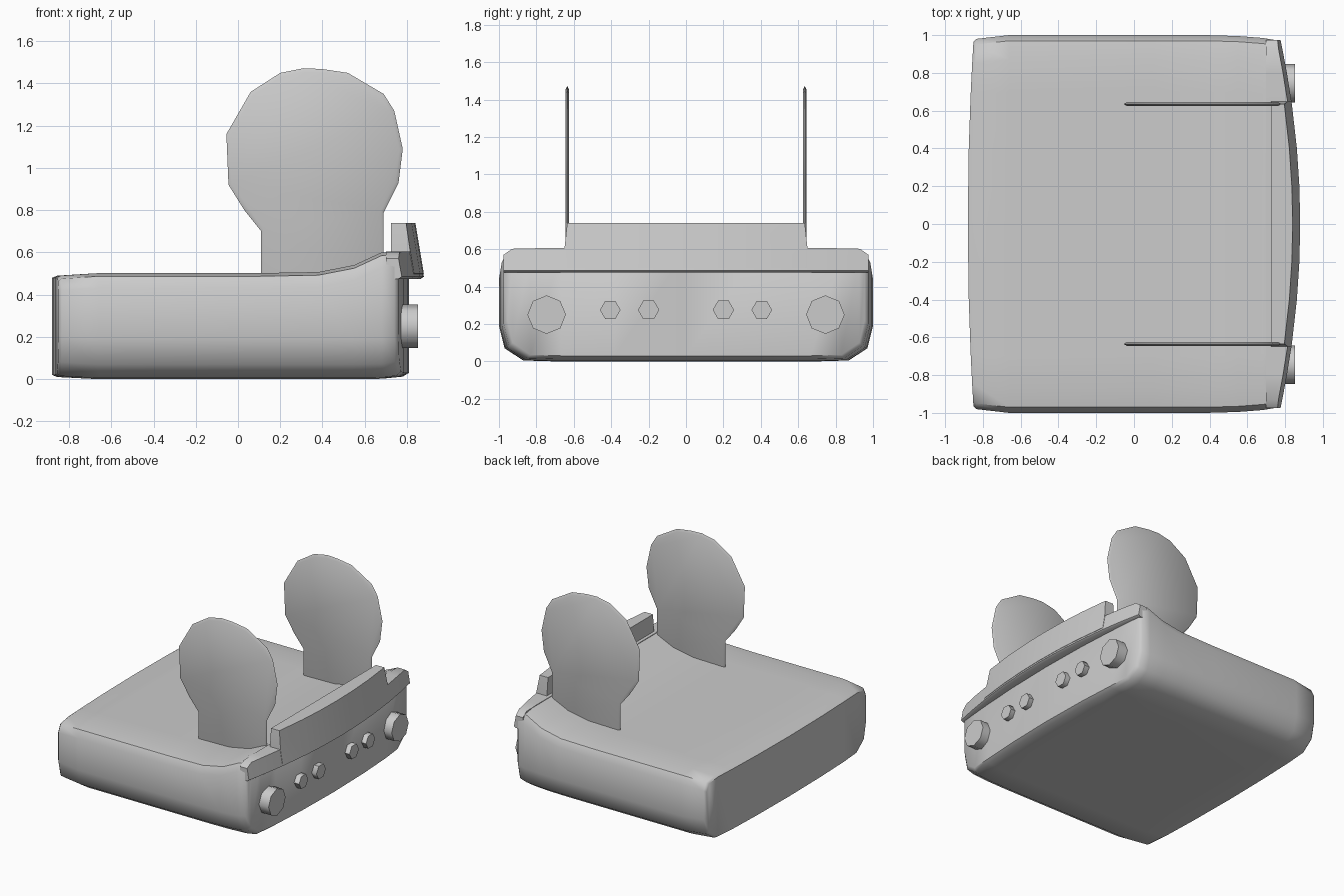
import bpy, bmesh, math
from mathutils import Matrix

if "Cube" in bpy.data.objects:
    bpy.data.objects.remove(bpy.data.objects["Cube"], do_unlink=True)

grey = bpy.data.materials.new("plain grey")
grey.use_nodes = True
COLOR = (0.6, 0.6, 0.6, 1)
grey.diffuse_color = COLOR
grey.node_tree.nodes["Principled BSDF"].inputs["Base Color"].default_value = COLOR


def finish(name, bm, angle):
    bmesh.ops.recalc_face_normals(bm, faces=bm.faces)
    mesh = bpy.data.meshes.new(name)
    bm.to_mesh(mesh)
    bm.free()
    obj = bpy.data.objects.new(name, mesh)
    bpy.context.collection.objects.link(obj)
    mesh.materials.append(grey)
    bpy.ops.object.select_all(action="DESELECT")
    obj.select_set(True)
    bpy.context.view_layer.objects.active = obj
    bpy.ops.object.shade_smooth_by_angle(angle=math.radians(angle))
    return obj


def loft(bm, rings):
    """Join closed rings of points with quads and return the vertex rings."""
    rows = [[bm.verts.new(p) for p in ring] for ring in rings]
    for a, b in zip(rows, rows[1:]):
        n = len(a)
        for i in range(n):
            bm.faces.new((a[i], a[(i + 1) % n], b[(i + 1) % n], b[i]))
    return rows


# Case: rounded cross-sections along x, with both ends bowed outward
WIDTHS = [0, 0.4, 0.7, 0.87, 0.97, 1]
LOW = [0, 0, 0, 0.005, 0.07, 0.19]
DROP = [0, 0, 0, 0, 0.015, 0.07]
# x, bow, half width, floor, top
STATIONS = [(-0.85, -0.03, 0.965, 0.02, 0.48), (-0.835, -0.02, 0.98, 0.01, 0.49),
            (-0.66, 0, 1, 0, 0.502), (0.1, 0, 1, 0, 0.502), (0.38, 0, 1, 0, 0.507),
            (0.55, 0, 0.995, 0, 0.54), (0.68, 0, 0.985, 0.002, 0.6),
            (0.74, 0.04, 0.975, 0.012, 0.603), (0.76, 0.05, 0.955, 0.03, 0.58)]


def case_ring(x, bow, half, floor, top):
    right = list(zip(WIDTHS, LOW, DROP))
    across = [(-w, l, d) for w, l, d in right[:0:-1]] + right
    bottom = [(x + bow * (1 - w * w), w * half, floor + l) for w, l, d in across]
    upper = [(x + bow * (1 - w * w), w * half, top - d) for w, l, d in across]
    return bottom + upper[::-1]


bm = bmesh.new()
rows = loft(bm, [case_ring(*s) for s in STATIONS])
for row in (rows[0], rows[-1]):
    n = len(row)
    for i in range(n // 2 - 1):
        bm.faces.new((row[i], row[i + 1], row[n - 2 - i], row[n - 1 - i]))
finish("case", bm, 50)


# Overhanging rail and raised handle wall, both following the bowed end
def bowed_bar(name, stations, inner, base):
    bm = bmesh.new()
    rings = []
    for y, top in stations:
        edge = 0.88 - 0.11 * y * y
        slope = (top - base) * 0.16
        rings.append([(inner, y, base), (inner, y, top),
                      (edge - slope, y, top), (edge, y, base + 0.01), (edge - 0.015, y, base)])
    rows = loft(bm, rings)
    bm.faces.new(rows[0])
    bm.faces.new(rows[-1])
    return finish(name, bm, 35)


def mirrored(half):
    return [(-y, z) for y, z in half[:0:-1]] + half


bowed_bar("end_rail", mirrored([(0, 0.605), (0.2, 0.605), (0.4, 0.605), (0.64, 0.605),
                                (0.8, 0.605), (0.93, 0.602), (0.975, 0.57)]), 0.7, 0.475)
bowed_bar("handle_wall", mirrored([(0, 0.74), (0.2, 0.74), (0.4, 0.74), (0.635, 0.74),
                                   (0.65, 0.6)]), 0.725, 0.49)

# Paddle antennas: flat outlines with a thin pointed rim
OUTLINE = [(0.11, 0.46), (0.11, 0.7), (0.03, 0.8), (-0.045, 0.92), (-0.055, 1.16),
           (0.06, 1.36), (0.2, 1.45), (0.31, 1.472), (0.4, 1.468), (0.52, 1.45),
           (0.69, 1.35), (0.74, 1.27), (0.78, 1.09), (0.76, 0.93), (0.69, 0.79), (0.69, 0.46)]


def paddle(name, y):
    def ring(offset, scale):
        return [(0.37 + (x - 0.37) * scale, y + offset, 1 + (z - 1) * scale) for x, z in OUTLINE]
    bm = bmesh.new()
    rows = loft(bm, [ring(-0.01, 0.96), ring(0, 1), ring(0.01, 0.96)])
    bm.faces.new(rows[0])
    bm.faces.new(rows[-1])
    finish(name, bm, 60)


# Knobs on the bowed end
def knob(name, y, z, radius, sides, tip):
    bm = bmesh.new()
    start = 0.74
    bmesh.ops.create_cone(bm, cap_ends=True, segments=sides, radius1=radius,
                          radius2=radius, depth=tip - start)
    turn = Matrix.Rotation(math.pi / 2, 4, "Y")
    bmesh.ops.transform(bm, verts=bm.verts,
                        matrix=Matrix.Translation(((start + tip) / 2, y, z)) @ turn)
    finish(name, bm, 60)


for side, s in (("left", 1), ("right", -1)):
    paddle(f"{side}_paddle", 0.635 * s)
    knob(f"{side}_large_knob", 0.745 * s, 0.25, 0.103, 8, 0.853)
    knob(f"{side}_outer_small_knob", 0.405 * s, 0.275, 0.055, 6, 0.84)
    knob(f"{side}_inner_small_knob", 0.2 * s, 0.275, 0.057, 6, 0.845)
